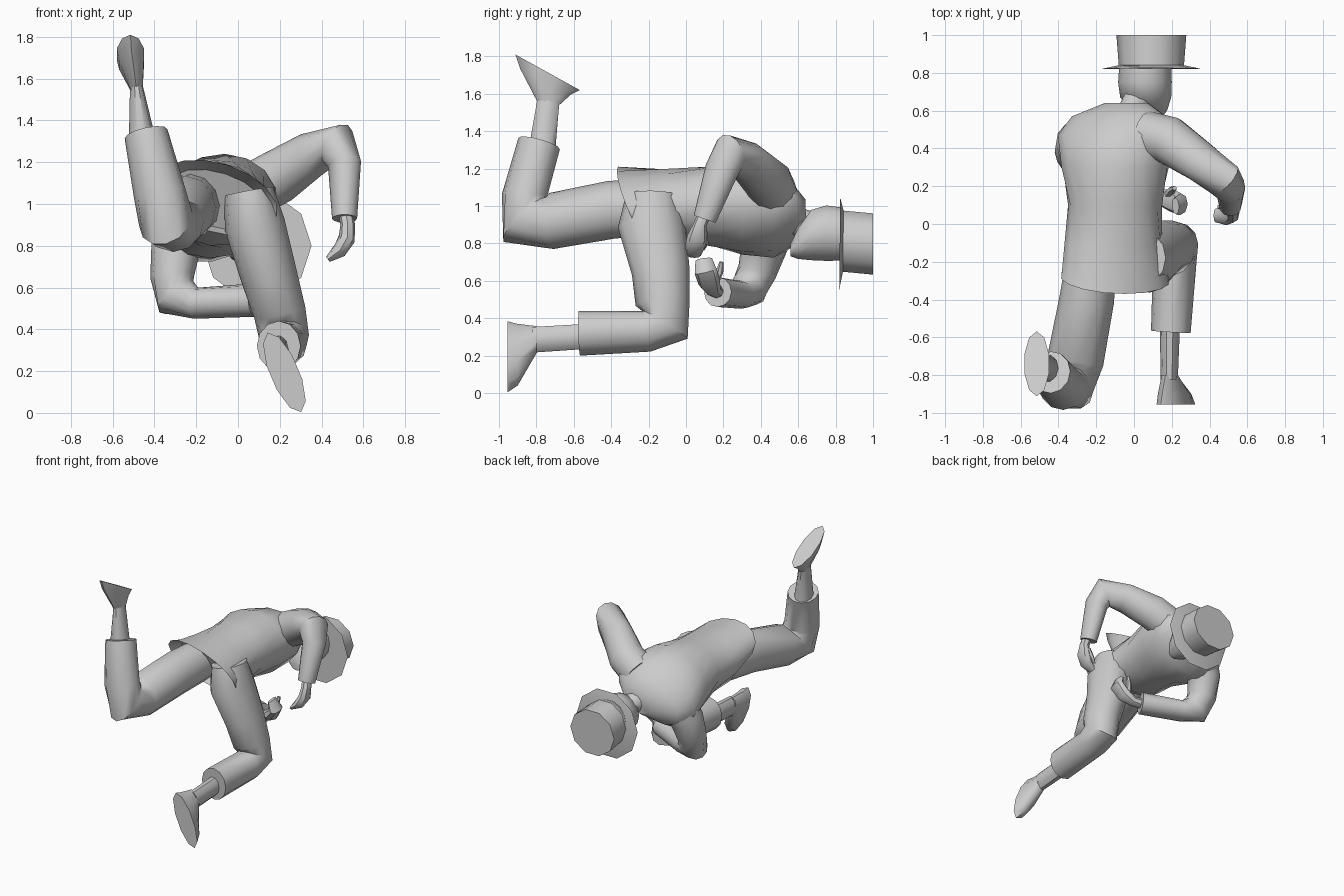
import bpy, bmesh, math
from mathutils import Vector as V

grey = bpy.data.materials.new("plain grey")
grey.diffuse_color = (0.6, 0.6, 0.6, 1)


def loft(name, rings, sides=12):
    """Skin a closed body through elliptical rings given as (centre, u, v)."""
    bm = bmesh.new()
    loops = []
    for c, u, v in rings:
        angs = [2 * math.pi * i / sides for i in range(sides)]
        loops.append([bm.verts.new(V(c) + V(u) * math.cos(a) + V(v) * math.sin(a)) for a in angs])
    for a, b in zip(loops, loops[1:]):
        for i in range(sides):
            j = (i + 1) % sides
            bm.faces.new((a[i], a[j], b[j], b[i]))
    bm.faces.new(loops[0])
    bm.faces.new(loops[-1])
    bmesh.ops.recalc_face_normals(bm, faces=bm.faces)
    me = bpy.data.meshes.new(name)
    bm.to_mesh(me)
    bm.free()
    me.materials.append(grey)
    ob = bpy.data.objects.new(name, me)
    bpy.context.collection.objects.link(ob)
    bpy.ops.object.select_all(action='DESELECT')
    bpy.context.view_layer.objects.active = ob
    ob.select_set(True)
    bpy.ops.object.shade_smooth_by_angle(angle=math.radians(42))
    return ob


def tube(name, pts, side, sides=12):
    """Sweep along points (x, y, z, side radius, other radius)."""
    rings = []
    P = [V(p[:3]) for p in pts]
    for i, p in enumerate(pts):
        t = V()
        if i > 0:
            t += (P[i] - P[i - 1]).normalized()
        if i < len(P) - 1:
            t += (P[i + 1] - P[i]).normalized()
        t.normalize()
        u = V(side)
        u = (u - t * u.dot(t)).normalized()
        rings.append((P[i], u * p[3], t.cross(u) * p[4]))
    return loft(name, rings, sides)


def along_y(name, secs, sides=14):
    """Rings along y: (y, x, z, ru, rv, roll degrees, slant of the ring in y)."""
    rings = []
    for y, x, z, ru, rv, roll, slant in secs:
        c, s = math.cos(math.radians(roll)), math.sin(math.radians(roll))
        rings.append(((x, y, z), (ru * c, 0, ru * s), (-rv * s, slant, rv * c)))
    return loft(name, rings, sides)


X, Y = (1, 0, 0), (0, 1, 0)

# jacket: hem with a hollow underside, twisting up to the shoulders
along_y("jacket", [
    (-0.20, -0.10, 1.02, 0.25, 0.13, -18, -0.06),
    (-0.29, -0.10, 1.03, 0.30, 0.165, -18, -0.08),
    (-0.10, -0.11, 1.00, 0.26, 0.20, -8, -0.02),
    (0.10, -0.10, 1.00, 0.25, 0.21, 5, 0),
    (0.30, -0.10, 0.99, 0.29, 0.245, 18, 0),
    (0.47, -0.10, 0.96, 0.32, 0.22, 25, 0),
    (0.57, -0.08, 0.95, 0.27, 0.14, 25, 0),
    (0.64, -0.04, 0.94, 0.12, 0.09, 20, 0)], 16)

# neck and head
tube("neck", [(-0.04, 0.52, 0.93, 0.09, 0.09), (0.0, 0.62, 0.91, 0.075, 0.075),
              (0.04, 0.72, 0.88, 0.075, 0.075)], X)
along_y("head", [
    (0.56, 0.10, 0.765, 0.045, 0.035, 0, 0),
    (0.60, 0.085, 0.80, 0.09, 0.085, 0, 0),
    (0.67, 0.062, 0.845, 0.135, 0.138, 0, 0),
    (0.75, 0.058, 0.855, 0.142, 0.152, 0, 0),
    (0.84, 0.06, 0.85, 0.138, 0.145, 0, 0)])

# hat
along_y("hat_brim", [(0.822, 0.092, 0.80, 0.26, 0.26, 0, 0.003),
                     (0.842, 0.092, 0.81, 0.165, 0.165, 0, 0.002)], 10)
along_y("hat_crown", [(0.83, 0.092, 0.813, 0.172, 0.172, 0, 0),
                      (1.0, 0.092, 0.797, 0.185, 0.172, 0, 0)], 10)

# sleeves
tube("right_sleeve", [
    (0.06, 0.47, 1.06, 0.13, 0.13), (0.19, 0.44, 1.13, 0.13, 0.13),
    (0.35, 0.33, 1.235, 0.11, 0.11), (0.475, 0.235, 1.28, 0.10, 0.11),
    (0.51, 0.19, 1.19, 0.09, 0.08), (0.51, 0.10, 0.93, 0.062, 0.06)], Y)
tube("left_sleeve", [
    (-0.22, 0.46, 0.92, 0.13, 0.13), (-0.30, 0.42, 0.79, 0.125, 0.12),
    (-0.315, 0.38, 0.65, 0.105, 0.105), (-0.295, 0.335, 0.555, 0.10, 0.11),
    (-0.20, 0.295, 0.525, 0.085, 0.075), (0.08, 0.17, 0.54, 0.08, 0.08)], Y)

# hands, with fingers curled in, and thumbs
tube("right_hand", [
    (0.515, 0.10, 0.96, 0.035, 0.035), (0.525, 0.075, 0.90, 0.035, 0.035),
    (0.52, 0.06, 0.83, 0.055, 0.04), (0.485, 0.045, 0.775, 0.052, 0.035),
    (0.43, 0.045, 0.735, 0.035, 0.015)], Y, 8)
tube("right_thumb", [(0.51, 0.09, 0.86, 0.025, 0.025), (0.48, 0.10, 0.80, 0.02, 0.02),
                     (0.45, 0.09, 0.77, 0.012, 0.012)], Y, 6)
tube("left_hand", [
    (0.06, 0.17, 0.54, 0.04, 0.035), (0.13, 0.145, 0.55, 0.04, 0.035),
    (0.20, 0.125, 0.59, 0.06, 0.045), (0.245, 0.105, 0.65, 0.06, 0.04),
    (0.22, 0.095, 0.715, 0.045, 0.02)], Y, 8)
tube("left_thumb", [(0.18, 0.15, 0.59, 0.025, 0.025), (0.20, 0.18, 0.65, 0.02, 0.02),
                    (0.215, 0.19, 0.70, 0.012, 0.012)], Y, 6)

# trouser legs
tube("left_trouser_leg", [
    (-0.21, -0.08, 1.0, 0.13, 0.15), (-0.25, -0.40, 0.98, 0.145, 0.155),
    (-0.31, -0.72, 0.92, 0.15, 0.15), (-0.345, -0.86, 0.925, 0.135, 0.165),
    (-0.375, -0.865, 1.05, 0.125, 0.12), (-0.44, -0.785, 1.335, 0.105, 0.115)], X)
tube("right_trouser_leg", [
    (0.05, -0.18, 1.06, 0.12, 0.14), (0.08, -0.185, 0.90, 0.145, 0.18),
    (0.15, -0.135, 0.65, 0.135, 0.155), (0.20, -0.125, 0.48, 0.125, 0.145),
    (0.22, -0.11, 0.365, 0.12, 0.14), (0.215, -0.21, 0.33, 0.115, 0.11),
    (0.195, -0.57, 0.32, 0.105, 0.12)], X)

# shins
tube("left_shin", [(-0.455, -0.765, 1.28, 0.065, 0.075), (-0.462, -0.765, 1.34, 0.06, 0.073),
                   (-0.487, -0.735, 1.57, 0.03, 0.062)], X, 10)
tube("right_shin", [(0.19, -0.50, 0.305, 0.055, 0.07), (0.187, -0.82, 0.285, 0.045, 0.072)], X, 10)

# feet: ankle ring widening to a long sole
loft("left_foot", [
    ((-0.487, -0.735, 1.55), (0, -0.06, 0.008), (0.032, 0, 0)),
    ((-0.51, -0.752, 1.665), (0, -0.135, 0.07), (0.062, 0, 0)),
    ((-0.515, -0.74, 1.715), (0, -0.172, 0.095), (0.068, 0, 0))], 10)
loft("right_foot", [
    ((0.187, -0.80, 0.285), (0.02, 0, -0.073), (0.042, 0, 0.01)),
    ((0.215, -0.90, 0.205), (0.066, 0, -0.165), (0.06, 0, 0.024)),
    ((0.222, -0.955, 0.194), (0.08, 0, -0.19), (0.064, 0, 0.027))], 10)
